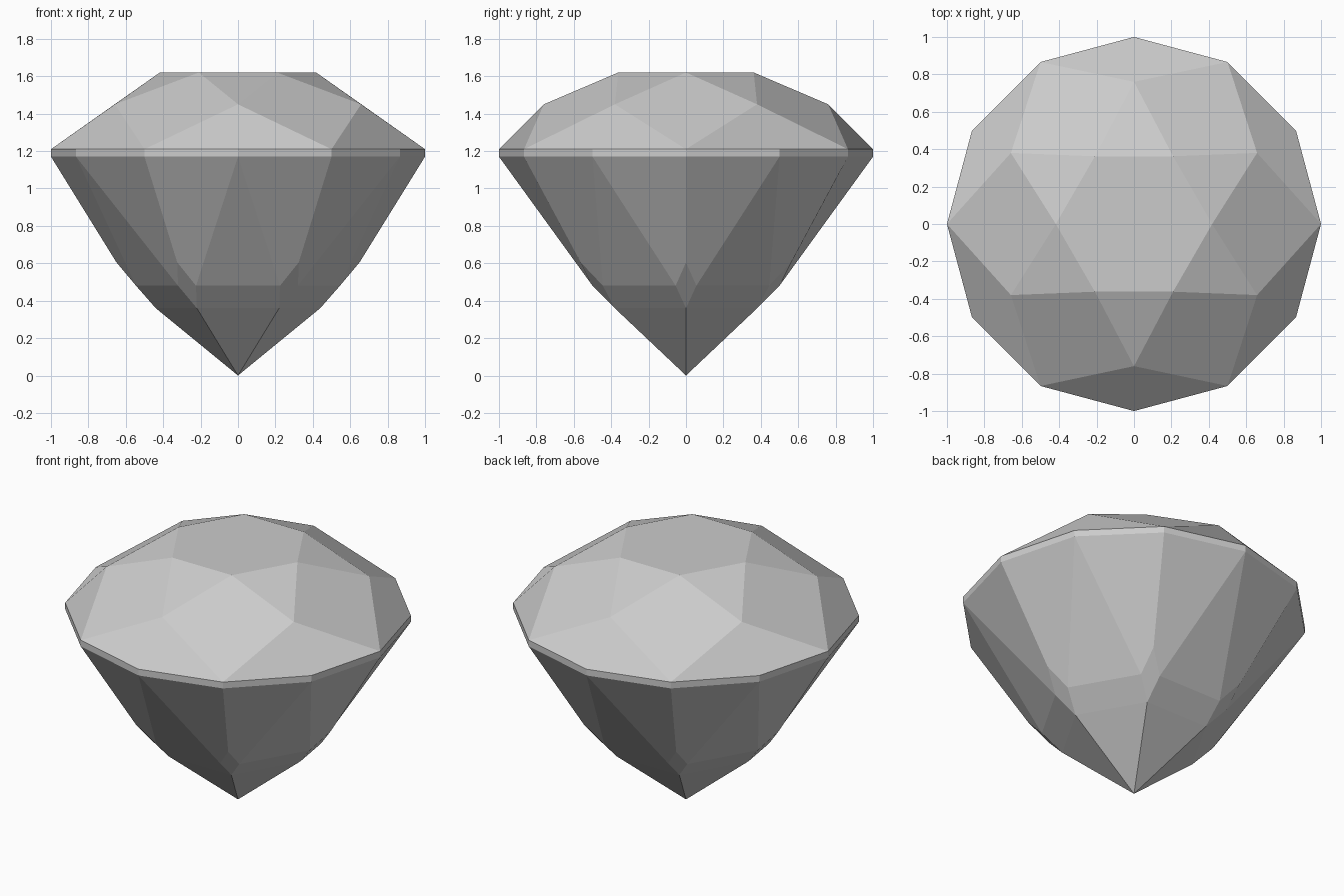
import bpy, bmesh
from math import radians, cos, sin

SIDES = 6
STEP = 360 / SIDES

if "Cube" in bpy.data.objects:
    bpy.data.objects.remove(bpy.data.objects["Cube"], do_unlink=True)

# Single pale grey gem material
grey = (0.6, 0.6, 0.6, 1)
mat = bpy.data.materials.new("pale_grey")
mat.use_nodes = True
mat.diffuse_color = grey
mat.node_tree.nodes["Principled BSDF"].inputs["Base Color"].default_value = grey

bm = bmesh.new()


def ring(radius, z, angles):
    """Ring of vertices at the given angles in degrees."""
    return [bm.verts.new((radius * cos(radians(a)), radius * sin(radians(a)), z))
            for a in angles]


corners = [k * STEP for k in range(SIDES)]
middles = [a + STEP / 2 for a in corners]
dozen = [k * STEP / 2 for k in range(2 * SIDES)]

# Crown rings
table = ring(0.418, 1.62, corners)
star = ring(0.76, 1.45, middles)

# Girdle rings
girdle_top = ring(1, 1.21, dozen)
girdle_low = ring(1, 1.17, dozen)

# Pavilion rings: upper corners, pairs flanking each main facet, lower corners
upper = ring(0.65, 0.605, corners)
after = ring(0.548, 0.48, [a + 5.8 for a in corners])
before = ring(0.548, 0.48, [a - 5.8 for a in corners])
lower = ring(0.44, 0.36, corners)
culet = bm.verts.new((0, 0, 0))

# Flat table, then all facets of one sector repeated around the axis
bm.faces.new(table)
for k in range(SIDES):
    n = (k + 1) % SIDES
    g, gm, gn = 2 * k, 2 * k + 1, 2 * n
    # crown: star triangle, kite, girdle facet
    bm.faces.new((table[n], table[k], star[k]))
    bm.faces.new((table[k], star[k - 1], girdle_top[g], star[k]))
    bm.faces.new((star[k], girdle_top[g], girdle_top[gm], girdle_top[gn]))
    # girdle band
    for a, b in ((g, gm), (gm, gn)):
        bm.faces.new((girdle_top[a], girdle_low[a], girdle_low[b], girdle_top[b]))
    # pavilion: two long facets, main triangle, band, corner kite, tip
    bm.faces.new((girdle_low[g], upper[k], after[k], girdle_low[gm]))
    bm.faces.new((girdle_low[gm], before[n], upper[n], girdle_low[gn]))
    bm.faces.new((girdle_low[gm], after[k], before[n]))
    bm.faces.new((after[k], lower[k], lower[n], before[n]))
    bm.faces.new((upper[k], before[k], lower[k], after[k]))
    bm.faces.new((lower[k], culet, lower[n]))

bmesh.ops.recalc_face_normals(bm, faces=bm.faces)
mesh = bpy.data.meshes.new("cut_gem")
bm.to_mesh(mesh)
bm.free()
mesh.materials.append(mat)
gem = bpy.data.objects.new("cut_gem", mesh)
bpy.context.collection.objects.link(gem)
